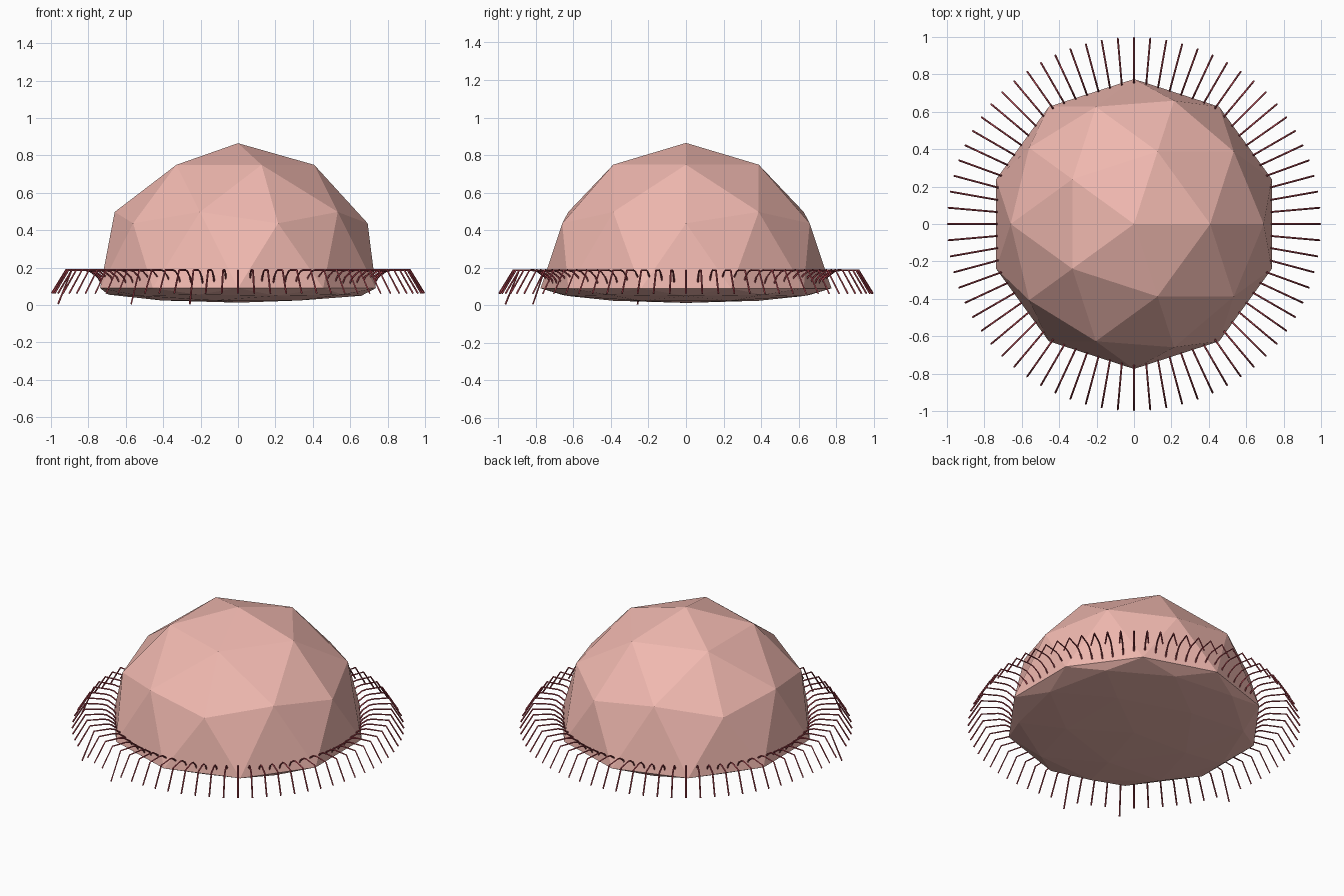
import bpy, bmesh, math

if "Cube" in bpy.data.objects:
    bpy.data.objects.remove(bpy.data.objects["Cube"])


def material(name, rgb):
    m = bpy.data.materials.new(name)
    m.diffuse_color = (*rgb, 1)
    m.use_nodes = True
    m.node_tree.nodes["Principled BSDF"].inputs["Base Color"].default_value = m.diffuse_color
    return m


RED = material("dark_red", (0.42, 0.06, 0.08))
CORAL = material("coral", (0.87, 0.48, 0.43))
RADIUS, RIM_Z = 0.775, 0.09
COUNT = 72

# Faceted dome: low-poly icosphere with its lower half squashed nearly flat
mesh = bpy.data.meshes.new("dome_body")
bm = bmesh.new()
bmesh.ops.create_icosphere(bm, subdivisions=2, radius=RADIUS)
for v in bm.verts:
    v.co.z = RIM_Z + v.co.z * (1 if v.co.z > 0 else 0.1)
bm.to_mesh(mesh)
bm.free()
mesh.materials.append(CORAL)
dome = bpy.data.objects.new("dome_body", mesh)
bpy.context.collection.objects.link(dome)

# Ring of thin bent legs: each rises from the rim, runs outward, then drops
curve = bpy.data.curves.new("legs", "CURVE")
curve.dimensions = "3D"
curve.bevel_depth = 0.005
curve.bevel_resolution = 0
curve.use_fill_caps = True
curve.materials.append(RED)
long_legs = {195, 235, 255}
for i in range(COUNT):
    a = 2 * math.pi * i / COUNT
    tip_z = 0.005 if i * 5 in long_legs else 0.062
    path = [(0.71, 0.085), (0.75, 0.15), (0.79, 0.18), (0.82, 0.187),
            (0.92, 0.187), (0.996, tip_z)]
    spline = curve.splines.new("POLY")
    spline.points.add(len(path) - 1)
    for p, (r, z) in zip(spline.points, path):
        p.co = (r * math.cos(a), r * math.sin(a), z, 1)
legs = bpy.data.objects.new("legs", curve)
bpy.context.collection.objects.link(legs)
